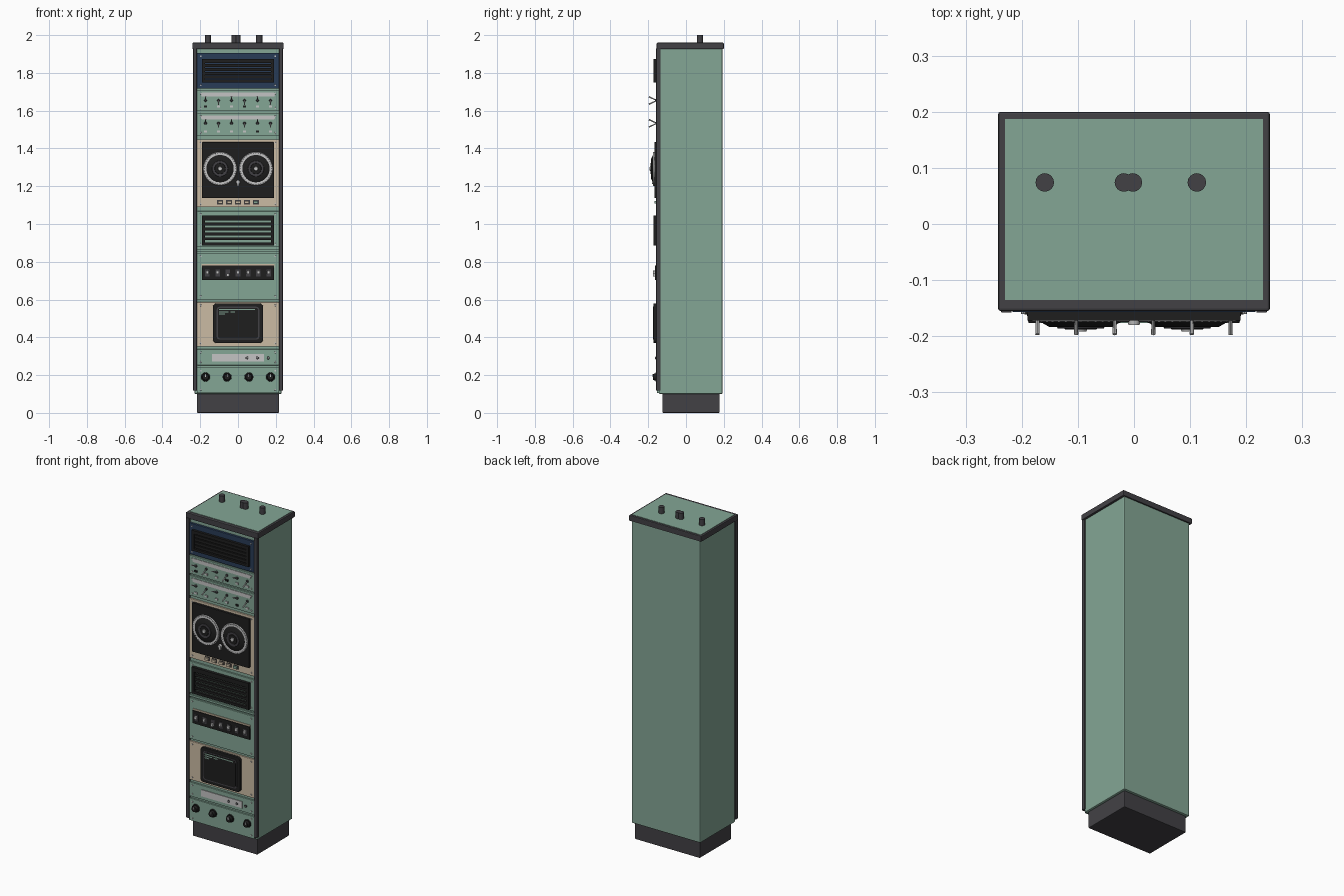
import bpy, bmesh, math
from mathutils import Matrix

if "Cube" in bpy.data.objects:
    bpy.data.objects.remove(bpy.data.objects["Cube"], do_unlink=True)


def material(name, r, g, b):
    m = bpy.data.materials.new(name)
    m.use_nodes = True
    m.diffuse_color = (r, g, b, 1)
    m.node_tree.nodes["Principled BSDF"].inputs["Base Color"].default_value = (r, g, b, 1)
    return m


GREEN = material("sage green", .23, .38, .30)
CHARCOAL = material("charcoal", .055, .053, .06)
BLACK = material("black", .013, .013, .013)
BLUE = material("navy blue", .022, .045, .095)
BEIGE = material("beige", .6, .5, .37)
GREY = material("light grey", .55, .55, .55)

FACE = -.154    # front plane of the rack panels
PLATE = -.172   # front plane of the raised units


def finish(name, bm, mat, smooth=False):
    bmesh.ops.recalc_face_normals(bm, faces=bm.faces)
    me = bpy.data.meshes.new(name)
    bm.to_mesh(me)
    bm.free()
    me.materials.append(mat)
    ob = bpy.data.objects.new(name, me)
    bpy.context.collection.objects.link(ob)
    if smooth:
        bpy.ops.object.select_all(action='DESELECT')
        ob.select_set(True)
        bpy.context.view_layer.objects.active = ob
        bpy.ops.object.shade_smooth_by_angle(angle=math.radians(35))
    return ob


def box(name, x, y, z, mat, bevel=0, corners=0):
    """Box from (min, max) pairs; corners rounds the outline seen from the front."""
    bm = bmesh.new()
    size = [p[1] - p[0] for p in (x, y, z)]
    mid = [(p[0] + p[1]) / 2 for p in (x, y, z)]
    bmesh.ops.create_cube(bm, size=1, matrix=Matrix.Translation(mid) @ Matrix.Diagonal((*size, 1)))
    if corners:
        edges = [e for e in bm.edges if abs(e.verts[0].co.y - e.verts[1].co.y) > 1e-5]
        bmesh.ops.bevel(bm, geom=edges, offset=corners, segments=4, profile=.5, affect='EDGES')
    if bevel:
        bmesh.ops.bevel(bm, geom=bm.edges[:], offset=bevel, segments=2, profile=.5, affect='EDGES')
    return finish(name, bm, mat)


def dial(name, x, z, back, front, r_back, r_front, mat, sides=16):
    """Round part whose axis points to the front."""
    bm = bmesh.new()
    place = Matrix.Translation((x, (back + front) / 2, z)) @ Matrix.Rotation(math.pi / 2, 4, 'X')
    bmesh.ops.create_cone(bm, cap_ends=True, segments=sides, radius1=r_back, radius2=r_front,
                          depth=back - front, matrix=place)
    return finish(name, bm, mat, True)


def panel(name, z0, z1, mat, front=FACE):
    box(name, (-.217, .217), (front, -.14), (z0, z1), mat, .002)
    for x in (-.197, .197):
        for z in (z0 + .017, z1 - .017):
            dial(name + "_screw", x, z, front + .001, front - .003, .005, .004, GREY, 8)


def grille(name, z0, z1, top, bottom, gap, count=5):
    """Raised frame with evenly spaced horizontal slots."""
    y = (PLATE, FACE + .002)
    for s in (-1, 1):
        box(name + "_side", sorted((s * .174, s * .19)), y, (z0, z1), BLACK)
    box(name + "_top", (-.175, .175), y, (z1 - top, z1), BLACK)
    box(name + "_bottom", (-.175, .175), y, (z0, z0 + bottom), BLACK)
    pitch = (z1 - top - z0 - bottom - gap) / (count - 1)
    for i in range(count - 1):
        z = z0 + bottom + gap + i * pitch
        box(name + "_slat", (-.175, .175), (PLATE + .003, FACE + .002), (z, z + pitch - gap), BLACK)


# Cabinet, plinth and lid
box("plinth", (-.217, .217), (-.125, .178), (0, .105), CHARCOAL, .004)
box("cabinet", (-.23, .23), (-.144, .193), (.1, 1.93), GREEN, .006)
box("lid", (-.242, .242), (-.155, .2), (1.926, 1.96), CHARCOAL, .004)
box("lid_inlay", (-.23, .23), (-.135, .187), (1.955, 1.962), GREEN)
for s in (-1, 1):
    box("front_rail", sorted((s * .218, s * .237)), (-.158, -.135), (.118, 1.93), CHARCOAL, .002)

# Cable stubs on the lid
for x in (-.159, -.018, -.002, .112):
    bm = bmesh.new()
    bmesh.ops.create_cone(bm, cap_ends=True, segments=16, radius1=.0165, radius2=.0165, depth=.05,
                          matrix=Matrix.Translation((x, .074, 1.975)))
    finish("cable_stub", bm, CHARCOAL, True)

# Top ventilation unit
panel("vent_panel", 1.717, 1.905, BLUE, -.157)
grille("vent_grille", 1.75, 1.873, .02, .014, .005)

# Two toggle switch units
for name, z0, z1, dark in (("upper_switch", 1.597, 1.708, (0, 3)), ("lower_switch", 1.465, 1.587, (4,))):
    panel(name + "_panel", z0, z1, GREEN)
    box(name + "_label", (-.195, .195), (FACE - .003, FACE), (z1 - .034, z1 - .012), GREY, 0, .008)
    zt = z1 - .054
    for i in range(6):
        x = -.172 + i * .0688
        dial(name + "_collar", x, zt, FACE, FACE - .008, .008, .006, CHARCOAL, 8)
        bm = bmesh.new()
        tilt = math.radians(25 if i % 2 else -25)
        place = (Matrix.Translation((x, FACE, zt)) @ Matrix.Rotation(math.pi / 2 + tilt, 4, 'X')
                 @ Matrix.Translation((0, 0, .0235)))
        bmesh.ops.create_cone(bm, cap_ends=True, segments=8, radius1=.0025, radius2=.004,
                              depth=.047, matrix=place)
        finish(name + "_lever", bm, GREY, True)
        box(name + "_indicator", (x - .009, x + .009), (FACE - .006, FACE),
            (z0 + .02, z0 + .031), BLACK if i in dark else GREY)

# Tape unit with two reels
panel("tape_panel", 1.089, 1.447, BEIGE)
box("tape_deck", (-.19, .19), (-.168, FACE + .002), (1.137, 1.433), BLACK, .002)
for s in (-1, 1):
    x, z = s * .095, 1.293
    dial("reel_rim", x, z, -.166, -.174, .09, .087, GREY, 40)
    for i in range(40):
        a = math.tau * i / 40
        dial("reel_notch", x + .083 * math.cos(a), z + .083 * math.sin(a),
             -.173, -.1745, .003, .003, CHARCOAL, 4)
    dial("reel_body", x, z, -.172, -.184, .076, .055, BLACK, 40)
    dial("reel_disc", x, z, -.183, -.186, .043, .041, CHARCOAL, 32)
    dial("reel_hub", x, z, -.185, -.188, .03, .028, BLACK, 24)
    dial("reel_spindle", x, z, -.187, -.192, .012, .01, GREY, 12)
dial("tape_guide", 0, 1.222, -.167, -.18, .012, .01, GREY, 12)
box("tape_head", (-.006, .006), (-.176, -.167), (1.2, 1.216), GREY)
for i in range(5):
    x = (i - 2) * .0475
    box("button_surround", (x - .016, x + .016), (FACE - .003, FACE), (1.104, 1.126), CHARCOAL)
    box("tape_button", (x - .012, x + .012), (FACE - .013, FACE), (1.108, 1.122),
        GREEN if i == 4 else BEIGE)

# Middle ventilation unit
panel("middle_panel", .877, 1.068, GREEN)
grille("middle_grille", .887, 1.046, .027, .016, .011)
box("divider", (-.217, .217), (FACE, -.14), (.855, .867), GREEN)

# Selector unit
panel("selector_panel", .6, .846, GREEN)
box("selector_trim", (-.192, .192), (FACE - .004, FACE), (.77, .789), BEIGE)
box("selector_strip", (-.19, .19), (-.163, FACE), (.703, .78), BLACK)
for i in range(7):
    x, z = (i - 3) * .0542, .73 if i == 2 else .744
    box("selector_slot", (x - .012, x + .012), (-.165, -.16), (.722, .76), CHARCOAL)
    box("selector_key", (x - .008, x + .008), (-.176, -.162), (z - .009, z + .009), GREY, .002)

# Display unit
panel("display_panel", .352, .586, BEIGE)
box("display_frame", (-.133, .133), (PLATE, FACE), (.37, .58), BLACK, .003, .02)
box("display_bezel", (-.113, .113), (PLATE - .002, PLATE), (.388, .562), CHARCOAL, 0, .016)
box("display_glass", (-.107, .107), (PLATE - .003, PLATE), (.394, .556), BLACK, 0, .014)
for x0, x1, z in ((-.1, .09, .547), (-.1, -.05, .535), (-.04, -.015, .535), (-.1, -.07, .523)):
    box("display_text", (x0, x1), (PLATE - .004, PLATE), (z - .003, z + .003), GREEN)

# Indicator unit
panel("indicator_panel", .252, .337, GREEN)
box("indicator_strip", (-.138, .138), (FACE - .004, FACE), (.273, .313), GREY)
for x in (.048, .103, .16):
    dial("indicator_socket", x, .291, FACE, FACE - .008, .008, .007, CHARCOAL, 10)
    dial("indicator_lamp", x, .291, FACE - .007, FACE - .011, .005, .004, GREY, 10)

# Control unit with four knobs
panel("knob_panel", .106, .24, GREEN)
for i in range(4):
    x = (i - 1.5) * .1147
    dial("knob_skirt", x, .19, FACE, FACE - .007, .024, .023, BLACK, 20)
    dial("knob", x, .19, FACE - .006, FACE - .022, .019, .016, BLACK, 20)
    box("knob_pointer", (x - .002, x + .002), (FACE - .023, FACE - .021), (.19, .205), GREY)
